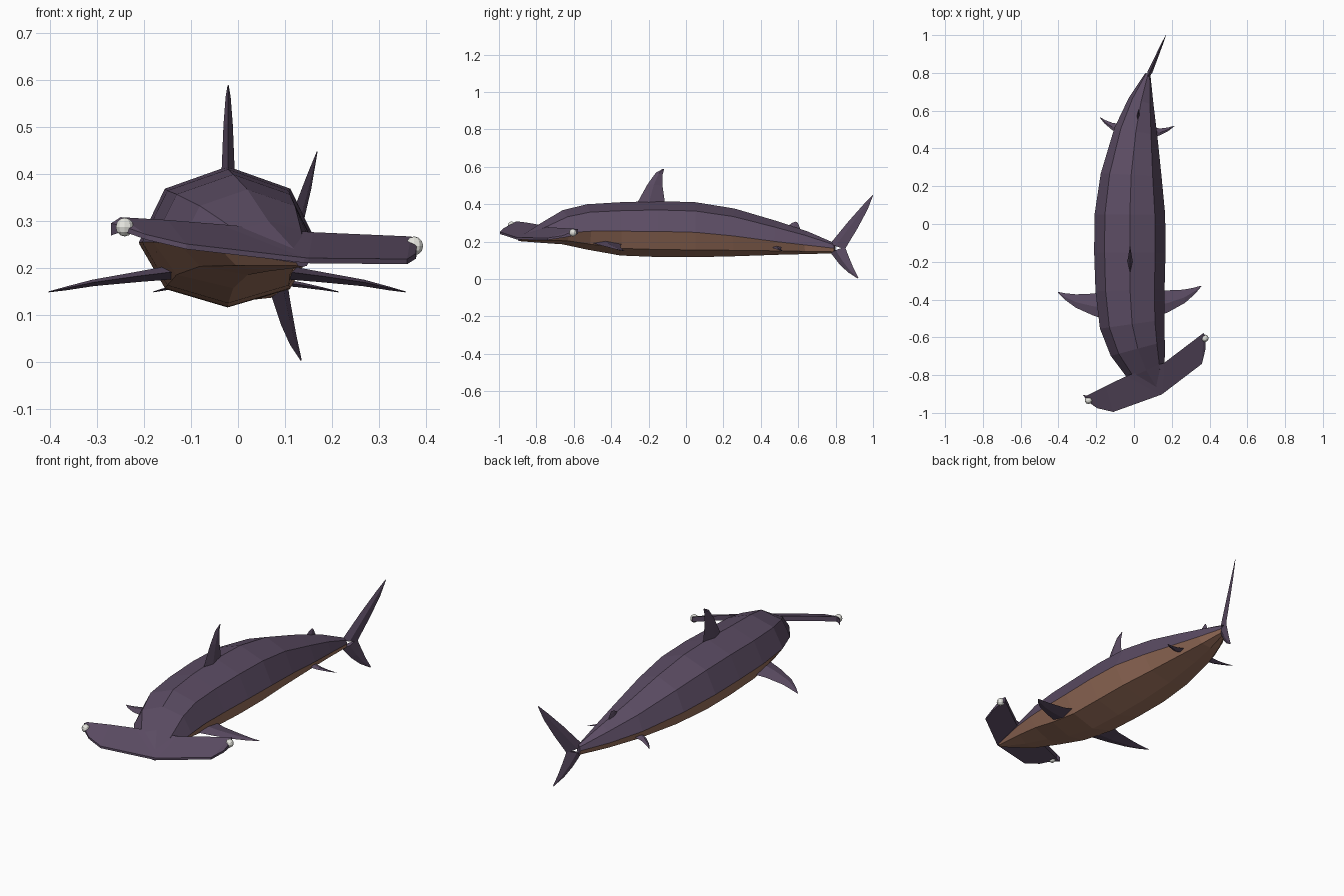
import bpy, bmesh, math
from mathutils import Vector as V


def material(name, rgb):
    m = bpy.data.materials.new(name)
    m.diffuse_color = (*rgb, 1)
    return m


PURPLE = material("dusky purple", (0.105, 0.072, 0.125))
BROWN = material("belly brown", (0.35, 0.175, 0.115))
WHITE = material("eye white", (0.8, 0.8, 0.75))


def loft(name, rings, mats, rule=lambda k: 0):
    """Skin a list of equal closed rings and cap both ends; rule(side index) gives the material."""
    bm = bmesh.new()
    vs = [[bm.verts.new(p) for p in r] for r in rings]
    n = len(vs[0])
    for a, b in zip(vs, vs[1:]):
        for k in range(n):
            f = bm.faces.new((a[k], a[(k + 1) % n], b[(k + 1) % n], b[k]))
            f.material_index = rule(k)
    bm.faces.new(vs[0])
    bm.faces.new(vs[-1])
    bmesh.ops.remove_doubles(bm, verts=bm.verts, dist=0.0005)
    bmesh.ops.recalc_face_normals(bm, faces=bm.faces)
    me = bpy.data.meshes.new(name)
    bm.to_mesh(me)
    bm.free()
    for m in mats:
        me.materials.append(m)
    ob = bpy.data.objects.new(name, me)
    bpy.context.collection.objects.link(ob)
    return ob


def fin(name, sections, normal):
    """Blade from (leading point, trailing point, thickness), thickest before its middle."""
    nrm = V(normal).normalized()
    rings = []
    for lead, trail, t in sections:
        a, b = V(lead), V(trail)
        mid = a.lerp(b, 0.42)
        rings.append([a, mid + nrm * t / 2, b, mid - nrm * t / 2])
    return loft(name, rings, [PURPLE])


# Body: centre x, centre y, turn in degrees, half width, top, side and bottom heights
stations = [
    (0.137, -0.893, 28, 0.015, 0.222, 0.212, 0.203),
    (0.065, -0.775, 24, 0.107, 0.300, 0.236, 0.194),
    (0.020, -0.660, 15, 0.148, 0.368, 0.249, 0.186),
    (-0.010, -0.530, 8, 0.172, 0.400, 0.256, 0.158),
    (-0.021, -0.350, 2, 0.183, 0.411, 0.256, 0.126),
    (-0.022, -0.150, 0, 0.189, 0.417, 0.255, 0.118),
    (-0.022, 0.050, 0, 0.187, 0.411, 0.250, 0.117),
    (-0.015, 0.260, -3, 0.161, 0.377, 0.231, 0.122),
    (0.010, 0.490, -10, 0.115, 0.309, 0.202, 0.130),
    (0.038, 0.650, -16, 0.068, 0.255, 0.183, 0.134),
    (0.074, 0.795, -22, 0.014, 0.192, 0.165, 0.138),
]
rings = []
for cx, cy, turn, hw, top, side, bot in stations:
    t = math.radians(turn)
    ring = []
    for k in range(8):
        a = k * math.pi / 4
        u, w = hw * math.cos(a), math.sin(a)
        ring.append((cx + u * math.cos(t), cy + u * math.sin(t),
                     side + w * ((top - side) if w > 0 else (side - bot))))
    rings.append(ring)
loft("body", rings, [PURPLE, BROWN], lambda k: 0 if k < 4 else 1)

# Hammer-shaped head: front and back edge points from left tip to right tip
head = [
    ((-0.245, -0.940, 0.286), (-0.270, -0.905, 0.296)),
    ((-0.195, -0.975, 0.268), (-0.250, -0.908, 0.309)),
    ((-0.110, -0.995, 0.248), (-0.150, -0.858, 0.303)),
    ((0.140, -0.905, 0.219), (-0.040, -0.805, 0.294)),
    ((0.150, -0.900, 0.218), (0.160, -0.735, 0.277)),
    ((0.360, -0.740, 0.216), (0.368, -0.577, 0.268)),
    ((0.379, -0.660, 0.228), (0.380, -0.598, 0.258)),
]
rings = []
for f, b in head:
    f, b = V(f), V(b)
    rings.append([f + V((0, 0, 0.004)), b, b - V((0, 0, 0.026)), f - V((0, 0, 0.007))])
loft("hammer_head", rings, [PURPLE])

# Eyes at the hammer tips
for name, p in (("left_eye", (-0.241, -0.933, 0.288)), ("right_eye", (0.375, -0.605, 0.248))):
    bpy.ops.mesh.primitive_uv_sphere_add(segments=10, ring_count=6, radius=0.02, location=p)
    bpy.context.object.name = name
    bpy.context.object.data.materials.append(WHITE)

# Dorsal fins
fin("dorsal_fin", [
    ((-0.021, -0.262, 0.405), (-0.021, -0.112, 0.405), 0.028),
    ((-0.021, -0.205, 0.508), (-0.021, -0.126, 0.500), 0.020),
    ((-0.021, -0.160, 0.570), (-0.021, -0.126, 0.555), 0.011),
    ((-0.021, -0.122, 0.590), (-0.021, -0.117, 0.587), 0.003)], (1, 0, 0))
fin("rear_dorsal_fin", [
    ((0.018, 0.540, 0.280), (0.028, 0.615, 0.258), 0.014),
    ((0.020, 0.570, 0.302), (0.026, 0.603, 0.288), 0.009),
    ((0.022, 0.588, 0.307), (0.024, 0.596, 0.303), 0.003)], (1, -0.15, 0))


# Tail fin lobes, swung to the right
def tail(y, z):
    return (0.070 + (y - 0.77) * 0.43, y, z)


swing = (1, -0.43, 0)
fin("tail_upper_lobe", [
    (tail(0.770, 0.188), tail(0.850, 0.160), 0.026),
    (tail(0.870, 0.310), tail(0.915, 0.268), 0.017),
    (tail(0.950, 0.400), tail(0.970, 0.370), 0.009),
    (tail(0.998, 0.450), tail(1.000, 0.446), 0.002)], swing)
fin("tail_lower_lobe", [
    (tail(0.772, 0.142), tail(0.850, 0.172), 0.026),
    (tail(0.820, 0.080), tail(0.872, 0.115), 0.018),
    (tail(0.865, 0.037), tail(0.895, 0.060), 0.010),
    (tail(0.918, 0.003), tail(0.922, 0.006), 0.002)], swing)


# Paired fins: mirrored about the body axis, then turned with the local bend
def paired(name, cx, cy, turn, sections):
    t = math.radians(turn)
    for label, s in (("left_", -1), ("right_", 1)):
        def place(p):
            x, y, z = s * p[0], p[1], p[2]
            return (cx + x * math.cos(t) - y * math.sin(t),
                    cy + x * math.sin(t) + y * math.cos(t), z)
        fin(label + name, [(place(a), place(b), th) for a, b, th in sections], (s * 0.2, 0, 1))


paired("pectoral_fin", -0.020, -0.42, 2.5, [
    ((0.120, -0.085, 0.193), (0.120, 0.075, 0.190), 0.030),
    ((0.200, -0.055, 0.183), (0.190, 0.060, 0.180), 0.022),
    ((0.290, -0.010, 0.170), (0.285, 0.060, 0.168), 0.014),
    ((0.345, 0.035, 0.158), (0.340, 0.068, 0.157), 0.008),
    ((0.381, 0.074, 0.150), (0.379, 0.077, 0.150), 0.002)])
paired("pelvic_fin", 0.012, 0.50, -6.5, [
    ((0.070, -0.033, 0.173), (0.070, 0.022, 0.172), 0.016),
    ((0.125, -0.018, 0.165), (0.125, 0.020, 0.164), 0.011),
    ((0.170, 0.012, 0.157), (0.166, 0.030, 0.156), 0.006),
    ((0.199, 0.041, 0.150), (0.197, 0.043, 0.150), 0.002)])
